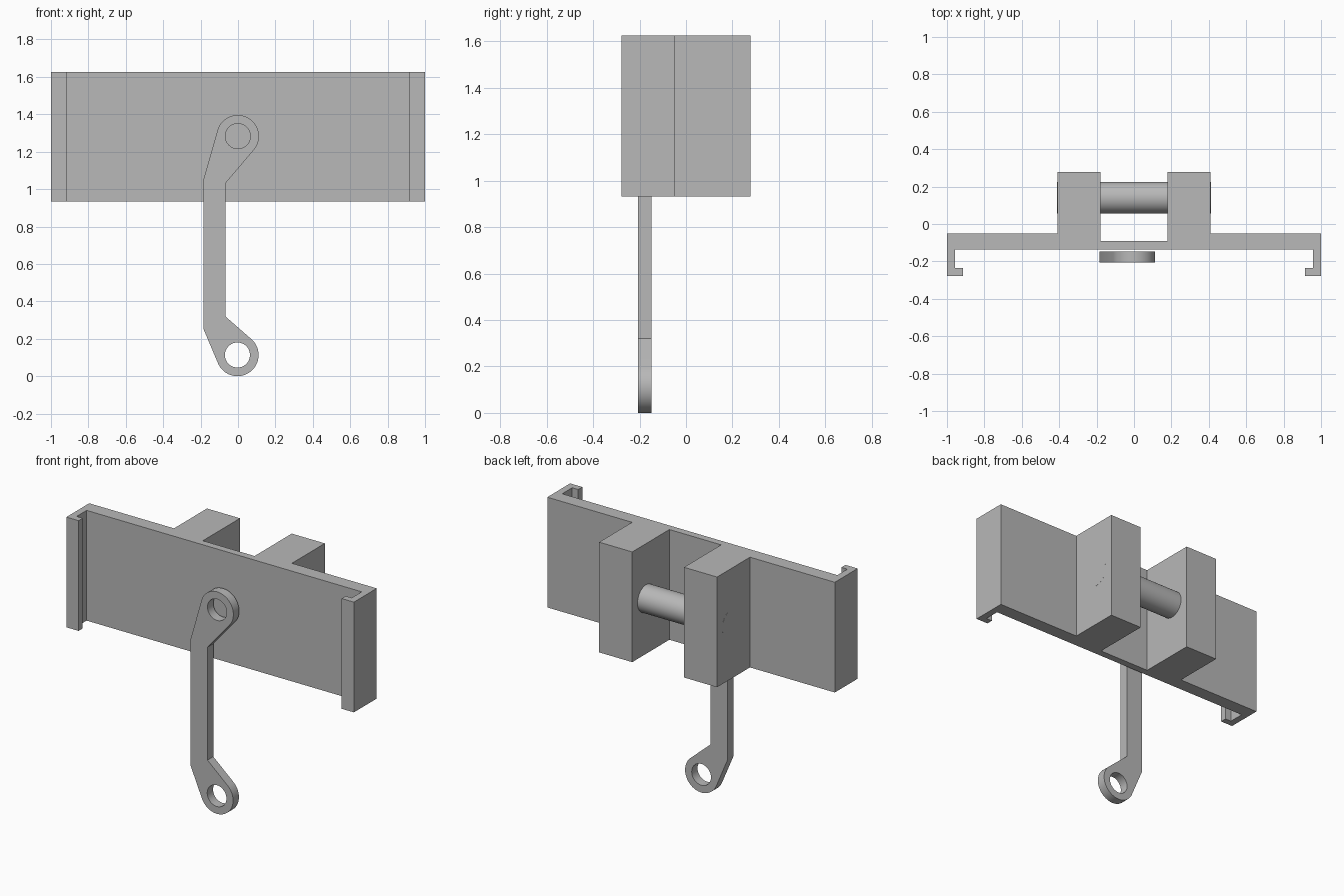
import bpy, math
from mathutils import Vector, Matrix

cube = bpy.data.objects.get("Cube")
if cube:
    bpy.data.objects.remove(cube)

GREY = (0.48, 0.48, 0.48, 1)
mat = bpy.data.materials.new("plain_grey")
mat.use_nodes = True
mat.diffuse_color = GREY
mat.node_tree.nodes["Principled BSDF"].inputs["Base Color"].default_value = GREY


def extrude_profile(name, outlines, depth, matrix):
    """Filled outlines (later ones are holes), extruded evenly about local z."""
    curve = bpy.data.curves.new(name, 'CURVE')
    curve.dimensions = '2D'
    curve.fill_mode = 'BOTH'
    curve.extrude = depth / 2
    for pts in outlines:
        spline = curve.splines.new('POLY')
        spline.points.add(len(pts) - 1)
        for p, (x, y) in zip(spline.points, pts):
            p.co = (x, y, 0, 1)
        spline.use_cyclic_u = True
    ob = bpy.data.objects.new(name, curve)
    bpy.context.collection.objects.link(ob)
    bpy.ops.object.select_all(action='DESELECT')
    ob.select_set(True)
    bpy.context.view_layer.objects.active = ob
    bpy.ops.object.convert(target='MESH')
    ob = bpy.context.object
    ob.data.transform(matrix)
    ob.data.materials.clear()
    ob.data.materials.append(mat)
    # Weld the caps to the walls
    bpy.ops.object.mode_set(mode='EDIT')
    bpy.ops.mesh.select_all(action='SELECT')
    bpy.ops.mesh.remove_doubles(threshold=0.0001)
    bpy.ops.mesh.normals_make_consistent(inside=False)
    bpy.ops.object.mode_set(mode='OBJECT')
    bpy.ops.object.shade_smooth_by_angle(angle=math.radians(25))
    return ob


def arc(c, r, a0, a1, n):
    return [(c.x + r * math.cos(a0 + (a1 - a0) * i / n),
             c.y + r * math.sin(a0 + (a1 - a0) * i / n)) for i in range(n + 1)]


def tangent_angle(p, c, r, side):
    """Angle on the circle where a line from p touches it."""
    d = p - c
    return math.atan2(d.y, d.x) + side * math.acos(r / d.length)


# Bracket: plate, hooked ends and two rear blocks in one cross-section
BOTTOM, TOP = 0.933, 1.626
half = [(0.957, -0.137), (0.957, -0.236), (0.915, -0.236), (0.915, -0.277),
        (1, -0.277), (1, -0.05), (0.41, -0.05), (0.41, 0.277),
        (0.18, 0.277), (0.18, -0.092)]
section = half + [(-x, y) for x, y in reversed(half)]
extrude_profile("bracket", [section], TOP - BOTTOM,
                Matrix.Translation((0, 0, (TOP + BOTTOM) / 2)))

# Pin through both blocks
bpy.ops.mesh.primitive_cylinder_add(vertices=64, radius=0.085, depth=0.821,
                                    location=(0, 0.14, 1.283),
                                    rotation=(0, math.pi / 2, 0))
pin = bpy.context.object
pin.name = "pin"
pin.data.materials.append(mat)
bpy.ops.object.shade_smooth_by_angle(angle=math.radians(30))

# Offset link: two eyes joined by a straight bar with tangent shoulders
R, HOLE = 0.113, 0.067
upper, lower = Vector((-0.001, 1.283)), Vector((-0.003, R))
bar_l, bar_r = -0.185, -0.068
ul, ur = Vector((bar_l, 1.05)), Vector((bar_r, 1.03))
ll, lr = Vector((bar_l, 0.253)), Vector((bar_r, 0.32))


def eye(c, start, end):
    """Outer arc of an eye, counter-clockwise between two tangent lines."""
    a0 = tangent_angle(start, c, R, 1)
    a1 = tangent_angle(end, c, R, -1)
    return arc(c, R, a0, a0 + (a1 - a0) % math.tau, 40)


outline = [tuple(ur)] + eye(upper, ur, ul) + [tuple(ul), tuple(ll)]
outline += eye(lower, ll, lr) + [tuple(lr)]
holes = [arc(c, HOLE, 0, math.tau, 48)[:-1] for c in (upper, lower)]
extrude_profile("link", [outline] + holes, 0.058,
                Matrix.Translation((0, -0.177, 0)) @ Matrix.Rotation(math.pi / 2, 4, 'X'))
